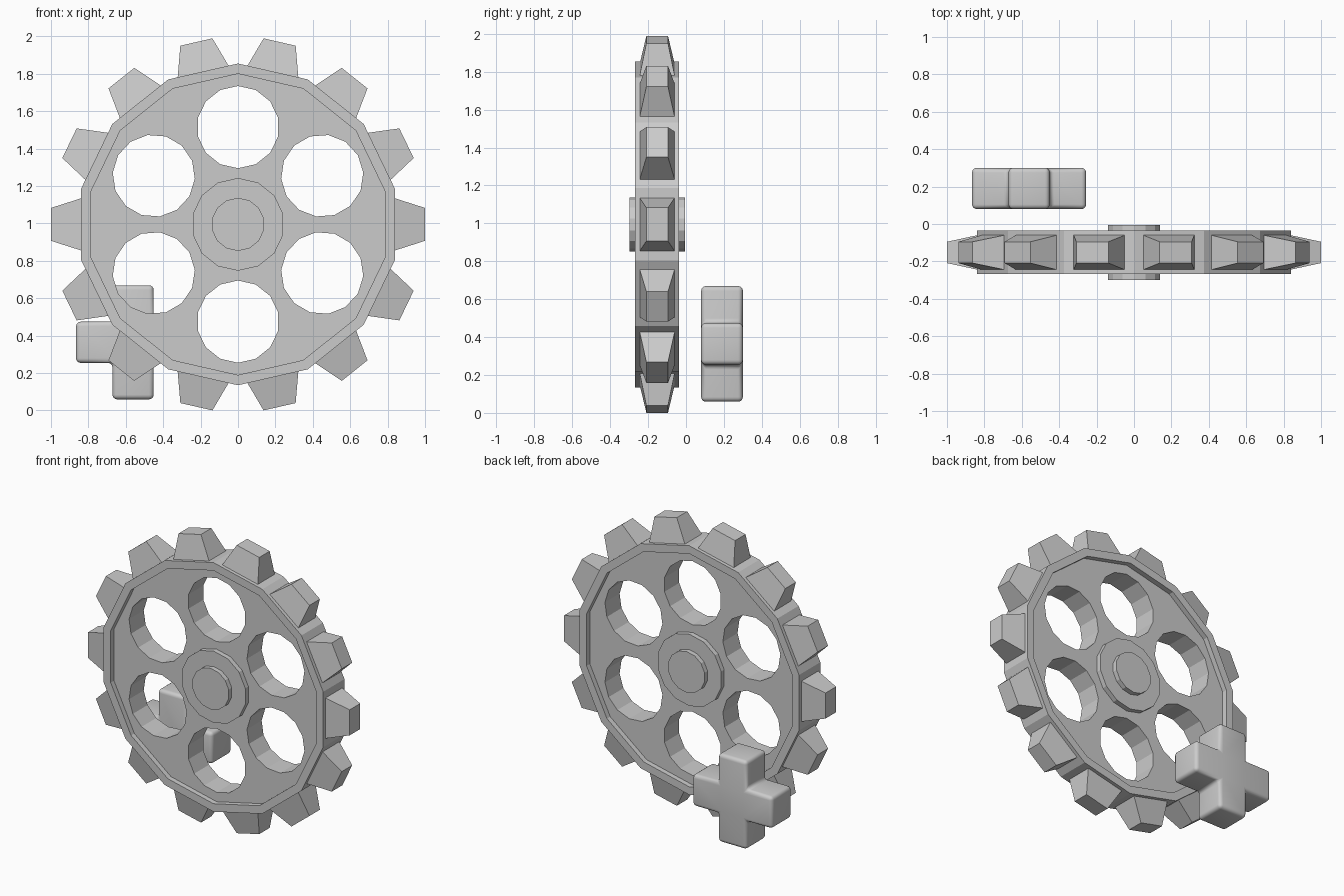
import bpy, bmesh
from math import cos, sin, pi, radians
from mathutils import Matrix, Vector

if "Cube" in bpy.data.objects:
    bpy.data.objects.remove(bpy.data.objects["Cube"])

SIDES = 14
CENTRE = Vector((0, -0.152, 0.9945))


def finish(bm, name):
    bmesh.ops.recalc_face_normals(bm, faces=bm.faces[:])
    me = bpy.data.meshes.new(name)
    bm.to_mesh(me)
    bm.free()
    ob = bpy.data.objects.new(name, me)
    bpy.context.collection.objects.link(ob)
    return ob


def turned(bm, profile, offset=(0, 0, 0), spin=0):
    """Turn (radius, y) points about the y axis, capped at both ends."""
    m = Matrix.Rotation(spin, 4, 'Y') @ Matrix.Translation(offset)
    rings = []
    for r, y in profile:
        angles = [pi / 2 + 2 * pi * k / SIDES for k in range(SIDES)]
        rings.append([bm.verts.new(m @ Vector((r * cos(a), y, r * sin(a)))) for a in angles])
    for a, b in zip(rings, rings[1:]):
        for k in range(SIDES):
            n = (k + 1) % SIDES
            bm.faces.new((a[k], a[n], b[n], b[k]))
    bm.faces.new(rings[0])
    bm.faces.new(rings[-1])


# wheel with a recessed web inside a raised rim
bm = bmesh.new()
turned(bm, [(0.805, -0.08), (0.805, -0.116), (0.86, -0.116),
            (0.86, 0.116), (0.805, 0.116), (0.805, 0.08)])
wheel = finish(bm, "gear_wheel")
wheel.location = CENTRE

# six round lightening holes
bm = bmesh.new()
for i in range(6):
    turned(bm, [(0.22, -0.3), (0.22, 0.3)], (0, 0, 0.52), i * pi / 3)
cutter = finish(bm, "hole_cutter")
cutter.location = CENTRE
cutter.hide_render = True
mod = wheel.modifiers.new("holes", 'BOOLEAN')
mod.object = cutter
mod.operation = 'DIFFERENCE'
mod.solver = 'EXACT'
bpy.context.view_layer.objects.active = wheel
bpy.ops.object.modifier_apply(modifier=mod.name)
bpy.data.objects.remove(cutter)

# hub disc and axle
for name, r, h in (("hub_disc", 0.248, 0.114), ("axle", 0.142, 0.147)):
    bm = bmesh.new()
    turned(bm, [(r, -h), (r, h)])
    finish(bm, name).location = CENTRE

# tapered teeth, one per flat of the rim
bm = bmesh.new()
for i in range(SIDES):
    rot = Matrix.Rotation(2 * pi * i / SIDES, 4, 'Y')
    ends = []
    for x, hy, hz in ((0.815, 0.097, 0.147), (1.0, 0.057, 0.088)):
        ends.append([bm.verts.new(rot @ Vector((x, sy * hy, sz * hz)))
                     for sy, sz in ((-1, -1), (1, -1), (1, 1), (-1, 1))])
    a, b = ends
    bm.faces.new(a)
    bm.faces.new(b)
    for k in range(4):
        n = (k + 1) % 4
        bm.faces.new((a[k], a[n], b[n], b[k]))
finish(bm, "gear_teeth").location = CENTRE

# rounded plus-shaped block behind the wheel
w, s = 0.11, 0.305
quarter = [(s, -w), (s, w), (w, w)]
bm = bmesh.new()
outline = []
for q in range(4):
    for x, z in quarter:
        for _ in range(q):
            x, z = -z, x
        outline.append(bm.verts.new((x, -w, z)))
face = bm.faces.new(outline)
out = bmesh.ops.extrude_face_region(bm, geom=[face])
bmesh.ops.translate(bm, vec=(0, 2 * w, 0),
                    verts=[v for v in out["geom"] if isinstance(v, bmesh.types.BMVert)])
plus = finish(bm, "plus_block")
plus.location = (-0.561, 0.19, 0.364)
bev = plus.modifiers.new("round", 'BEVEL')
bev.width = 0.025
bev.segments = 4
bev.limit_method = 'ANGLE'
bpy.ops.object.select_all(action='DESELECT')
plus.select_set(True)
bpy.context.view_layer.objects.active = plus
bpy.ops.object.modifier_apply(modifier=bev.name)
bpy.ops.object.shade_smooth_by_angle(angle=radians(40))
